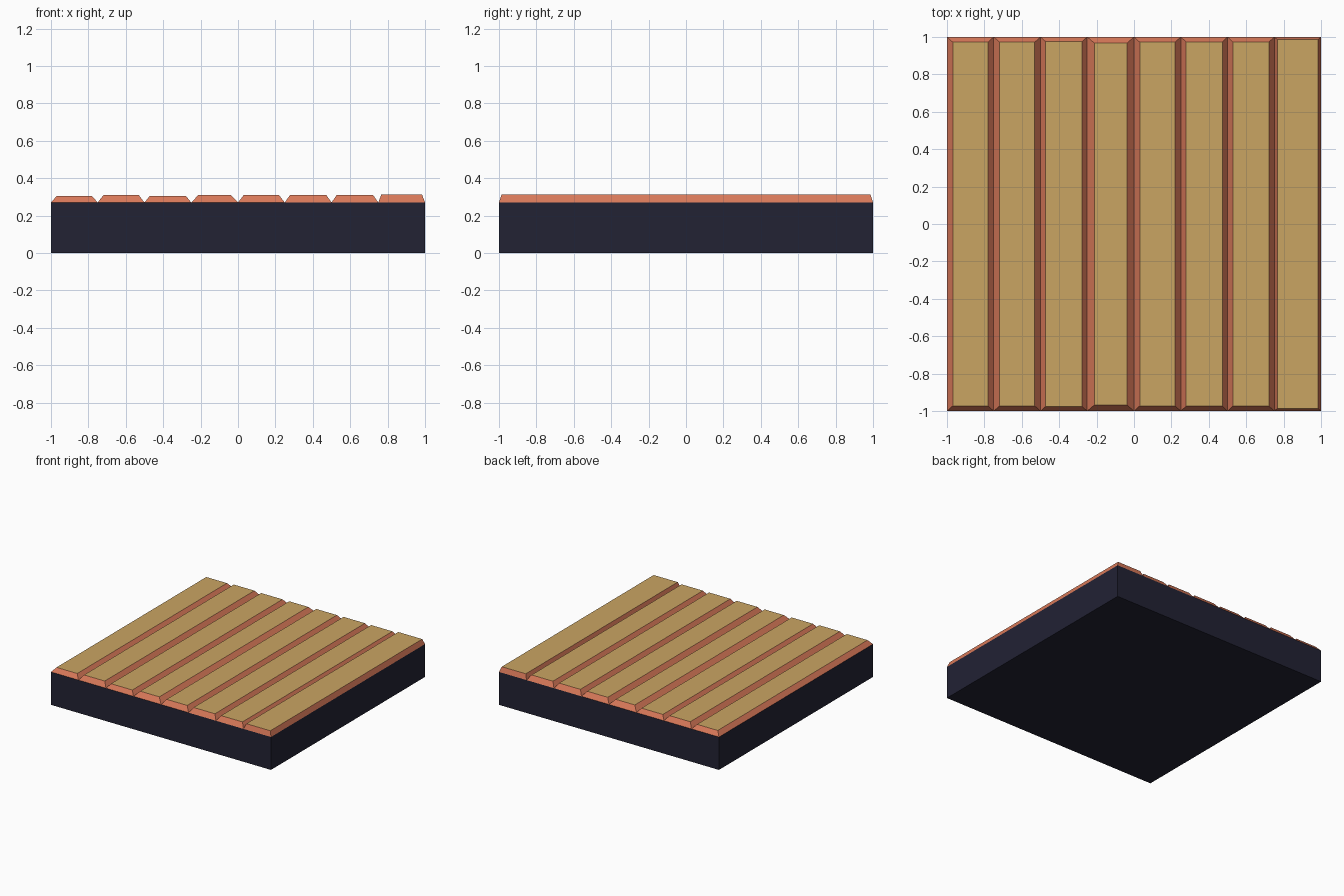
import bpy
import bmesh

if "Cube" in bpy.data.objects:
    bpy.data.objects.remove(bpy.data.objects["Cube"])


def material(name, rgb):
    m = bpy.data.materials.new(name)
    m.diffuse_color = (*rgb, 1)
    m.use_nodes = True
    m.node_tree.nodes["Principled BSDF"].inputs["Base Color"].default_value = m.diffuse_color
    return m


NAVY = material("dark navy", (0.016, 0.016, 0.034))
ORANGE = material("terracotta", (0.69, 0.19, 0.10))
TAN = material("tan", (0.59, 0.375, 0.124))


def block(name, x0, x1, z0, z1, mats, inset_x=0.0, inset_y=0.0):
    """Full-depth box whose top is inset on all sides."""
    bm = bmesh.new()
    bmesh.ops.create_cube(bm, size=2)
    cx, hx = (x0 + x1) / 2, (x1 - x0) / 2
    for v in bm.verts:
        top = v.co.z > 0
        v.co.x = cx + v.co.x * (hx - inset_x * top)
        v.co.y *= 1 - inset_y * top
        v.co.z = z1 if top else z0
    bm.normal_update()
    for f in bm.faces:
        f.material_index = len(mats) - 1 if f.normal.z > 0.95 else 0
    mesh = bpy.data.meshes.new(name)
    bm.to_mesh(mesh)
    bm.free()
    for m in mats:
        mesh.materials.append(m)
    bpy.context.collection.objects.link(bpy.data.objects.new(name, mesh))


# Solid base slab
block("base", -1, 1, 0, 0.27, [NAVY])

# Eight bevelled planks: (top height, side inset, end inset)
planks = [(0.305, 0.031, 0.028), (0.31, 0.031, 0.028), (0.305, 0.028, 0.025),
          (0.31, 0.038, 0.033), (0.31, 0.031, 0.028), (0.31, 0.028, 0.026),
          (0.31, 0.028, 0.026), (0.312, 0.016, 0.014)]
for i, (top, side, end) in enumerate(planks):
    x = -1 + i * 0.25
    block(f"plank_{i + 1}", x, x + 0.25, 0.27, top, [ORANGE, TAN], side, end)
